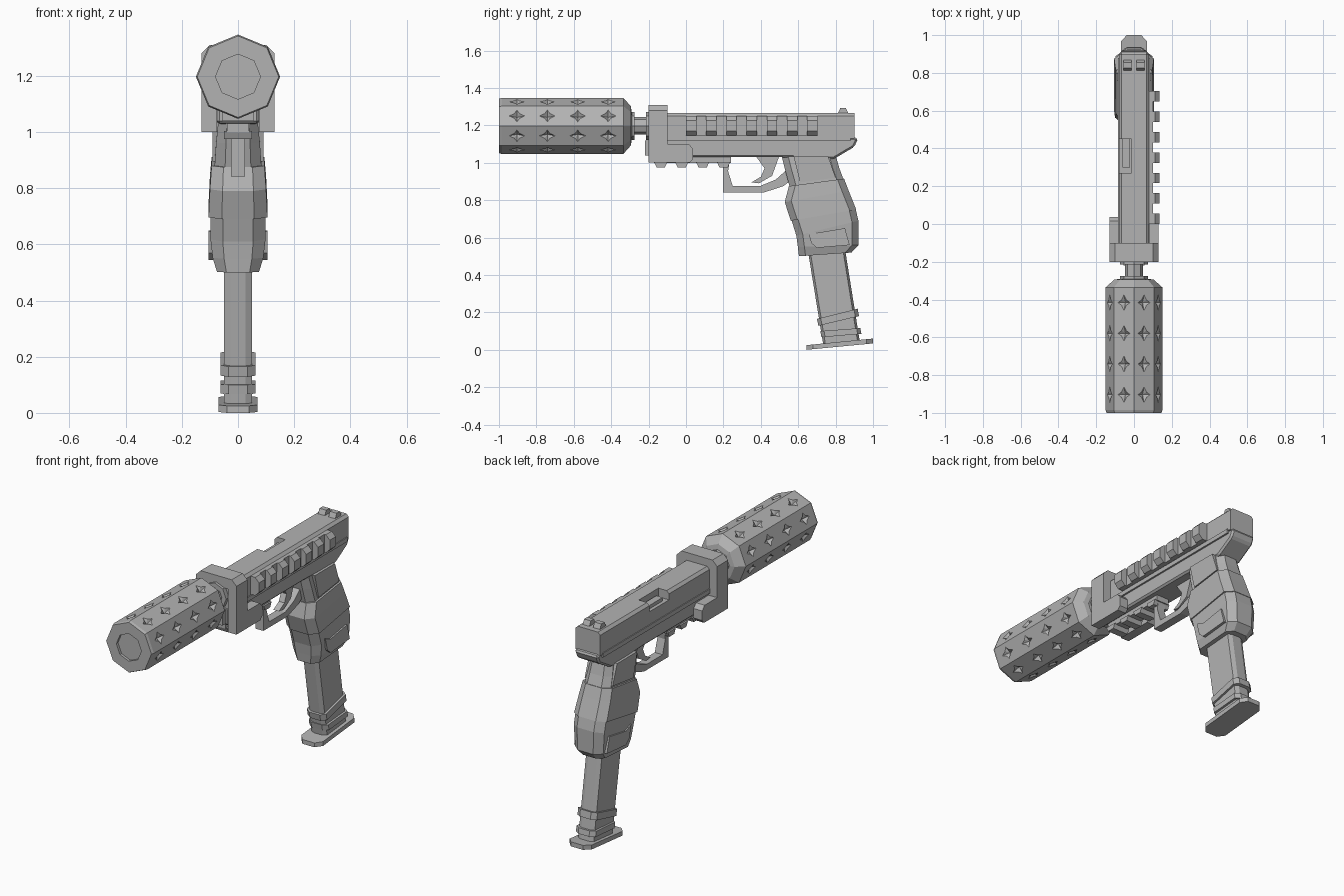
import bpy, bmesh
from math import sin, cos, pi
from mathutils import Vector

cube = bpy.data.objects.get("Cube")
if cube:
    bpy.data.objects.remove(cube)

grey = bpy.data.materials.new("matte grey")
grey.use_nodes = True
grey.diffuse_color = (0.45, 0.45, 0.45, 1)
grey.node_tree.nodes["Principled BSDF"].inputs["Base Color"].default_value = (0.45, 0.45, 0.45, 1)

AXIS_Z = 1.197  # height of the barrel line


def finish(name, bm):
    bmesh.ops.remove_doubles(bm, verts=bm.verts, dist=0.0002)
    bmesh.ops.recalc_face_normals(bm, faces=bm.faces)
    mesh = bpy.data.meshes.new(name)
    bm.to_mesh(mesh)
    bm.free()
    mesh.materials.append(grey)
    obj = bpy.data.objects.new(name, mesh)
    bpy.context.collection.objects.link(obj)
    return obj


def skin(name, rings):
    """Join equal rings of points and cap both ends."""
    bm = bmesh.new()
    loops = [[bm.verts.new(p) for p in ring] for ring in rings]
    n = len(loops[0])
    for a, b in zip(loops, loops[1:]):
        for i in range(n):
            j = (i + 1) % n
            bm.faces.new((a[i], a[j], b[j], b[i]))
    bm.faces.new(loops[0])
    bm.faces.new(loops[-1])
    return finish(name, bm)


def side_prism(name, profile, x0, x1, bevel=0):
    """Extrude a (y, z) outline across x."""
    obj = skin(name, [[(x, y, z) for y, z in profile] for x in (x0, x1)])
    if bevel:
        mod = obj.modifiers.new("chamfer", "BEVEL")
        mod.width, mod.segments = bevel, 1
    return obj


def long_prism(name, profile, y0, y1):
    """Extrude an (x, z) outline along y."""
    return skin(name, [[(x, y, z) for x, z in profile] for y in (y0, y1)])


def box(name, x0, x1, y0, y1, z0, z1, bevel=0):
    return side_prism(name, [(y0, z0), (y1, z0), (y1, z1), (y0, z1)], x0, x1, bevel)


def lathe(name, profile):
    """Eight-sided solid around the barrel line from (radius, y) pairs."""
    return skin(name, [[(r * cos(k * pi / 4), y, AXIS_Z + r * sin(k * pi / 4))
                        for k in range(8)] for r, y in profile])


def loft(name, sections, chamfer=0.035):
    """Chamfered sections: front (y, z), back (y, z), half width."""
    rings = []
    for front, back, w in sections:
        f, b = Vector((0, *front)), Vector((0, *back))
        d = (b - f).normalized() * chamfer
        side = Vector((w, 0, 0))
        inner = side * 0.55
        rings.append([f - inner, f + d - side, b - d - side, b - inner,
                      b + inner, b - d + side, f + d + side, f + inner])
    return skin(name, rings)


# Silencer: facets with star-shaped dents
bm = bmesh.new()
start, cell, R = -0.985, 0.1625, 0.15
for k in range(8):
    a, b = [Vector((R * cos(t), 0, AXIS_Z + R * sin(t))) for t in (k * pi / 4, (k + 1) * pi / 4)]
    mid = (a + b) / 2
    out = (mid - Vector((0, 0, AXIS_Z))).normalized()
    across = (b - a).normalized()
    along = Vector((0, 1, 0))
    for row in range(4):
        y0 = start + row * cell
        c = mid + along * (y0 + cell / 2)
        corners = [a + along * y0, b + along * y0, b + along * (y0 + cell), a + along * (y0 + cell)]
        tips = [c - along * 0.042, c + across * 0.034, c + along * 0.042, c - across * 0.034]
        notches = [c + across * s * 0.014 + along * t * 0.014
                   for s, t in ((-1, -1), (1, -1), (1, 1), (-1, 1))]
        corners, tips, notches = [[bm.verts.new(p) for p in g] for g in (corners, tips, notches)]
        pit = bm.verts.new(c - out * 0.02)
        for i in range(4):
            j = (i + 1) % 4
            bm.faces.new((corners[i], corners[j], tips[i]))
            bm.faces.new((corners[i], tips[i], notches[i], tips[i - 1]))
            bm.faces.new((notches[i], tips[i], pit))
            bm.faces.new((tips[i], notches[j], pit))
finish("silencer_body", bm)
lathe("silencer_muzzle", [(R, start), (0.145, -1), (0.08, -1), (0.08, -0.98),
                          (0.043, -0.98), (0.043, -0.9)])
lathe("silencer_rear", [(R, start + 4 * cell), (0.105, -0.295), (0.075, -0.29), (0.075, -0.275),
                        (0.047, -0.275), (0.047, -0.215), (0.075, -0.215), (0.075, -0.18)])

# Slide with cut port
slide = long_prism("slide", [(-0.08, 1.13), (0.08, 1.13), (0.08, 1.25), (0.065, 1.265),
                             (-0.065, 1.265), (-0.08, 1.25)], -0.19, 0.9)
cutter = box("port_cutter", -0.1, -0.012, 0.27, 0.45, 1.215, 1.3)
cutter.hide_render = cutter.hide_viewport = True
cut = slide.modifiers.new("port", "BOOLEAN")
cut.object, cut.solver = cutter, "EXACT"
box("port_block", -0.06, -0.02, 0.30, 0.45, 1.2, 1.235)
for s, label in ((-1, "right"), (1, "left")):
    side_prism("rear_sight_" + label, [(0.81, 1.26), (0.87, 1.26), (0.855, 1.292), (0.825, 1.292)],
               s * 0.012, s * 0.055)

# Frame
side_prism("frame", [(-0.19, 1.03), (0.5, 1.03), (0.79, 1.02), (0.90, 1.085), (0.92, 1.13),
                     (0.90, 1.135), (-0.19, 1.135)], -0.075, 0.075, 0.01)
box("frame_ledge", -0.085, 0.085, -0.1, 0.88, 1.115, 1.14)
box("frame_nose", -0.055, 0.055, -0.22, -0.17, 1.04, 1.12)

# Side rail
box("side_rail_base", 0.07, 0.1, 0.0, 0.7, 1.145, 1.25)
for i in range(7):
    y = 0.025 + i * 0.108
    side = [(0.07, 1.145), (0.11, 1.145), (0.135, 1.17), (0.135, 1.225), (0.11, 1.25), (0.07, 1.25)]
    long_prism(f"side_rail_tooth_{i + 1}", side, y - 0.025, y + 0.03)

# Under rail
box("under_rail_base", -0.04, 0.04, -0.17, 0.24, 0.998, 1.035)
for i in range(4):
    y = -0.135 + i * 0.112
    side_prism(f"under_rail_tooth_{i + 1}", [(y - 0.035, 1.003), (y - 0.022, 0.975),
               (y + 0.022, 0.975), (y + 0.035, 1.003)], -0.05, 0.05)

# Front clamp
long_prism("clamp_collar", [(-0.13, 1.0), (-0.13, 1.28), (-0.1, 1.31), (0.1, 1.31), (0.13, 1.28),
                            (0.13, 1.0), (0.075, 1.0), (0.075, 1.25), (-0.075, 1.25),
                            (-0.075, 1.0)], -0.2, -0.1)
foot = [(-0.11, 1.0), (0.02, 1.0), (0.037, 1.02), (0.037, 1.075), (0.015, 1.1), (-0.11, 1.1)]
for s, label in ((-1, "right"), (1, "left")):
    side_prism("clamp_foot_" + label, foot, s * 0.075, s * 0.13)

# Trigger and guard
outer = [(0.197, 1.02), (0.197, 0.842), (0.42, 0.842), (0.52, 0.875), (0.58, 0.92)]
inner = [(0.56, 0.975), (0.53, 0.955), (0.48, 0.91), (0.395, 0.875), (0.25, 0.875),
         (0.225, 0.955), (0.235, 1.02)]
side_prism("trigger_guard", outer + inner, -0.025, 0.025)
side_prism("trigger", [(0.37, 1.04), (0.42, 0.97), (0.40, 0.925), (0.35, 0.895), (0.39, 0.89),
                       (0.46, 0.93), (0.5, 1.04)], -0.018, 0.018)

# Grip
loft("grip_neck", [((0.51, 1.04), (0.80, 1.04), 0.07), ((0.53, 0.96), (0.82, 0.97), 0.078),
                   ((0.56, 0.85), (0.85, 0.89), 0.085)])
loft("grip_sleeve_upper", [((0.55, 0.875), (0.845, 0.915), 0.094), ((0.528, 0.79), (0.87, 0.85), 0.1),
                           ((0.56, 0.69), (0.91, 0.75), 0.105)])
loft("grip_sleeve_lower", [((0.562, 0.70), (0.905, 0.76), 0.098), ((0.59, 0.61), (0.922, 0.69), 0.098),
                           ((0.598, 0.55), (0.922, 0.56), 0.09), ((0.604, 0.5), (0.885, 0.52), 0.075)])
for s, label in ((-1, "right"), (1, "left")):
    side_prism("neck_panel_" + label, [(0.575, 1.035), (0.76, 1.035), (0.80, 0.92), (0.61, 0.895)],
               s * 0.06, s * 0.09)
    side_prism("grip_pad_" + label, [(0.65, 0.645), (0.70, 0.625), (0.85, 0.65), (0.875, 0.56),
                                     (0.70, 0.545), (0.67, 0.57)], s * 0.06, s * 0.105)

# Magazine
loft("magazine", [((0.65, 0.54), (0.85, 0.54), 0.05), ((0.735, 0.02), (0.93, 0.04), 0.05)], 0.012)
loft("magazine_band_upper", [((0.70, 0.165), (0.918, 0.22), 0.062),
                             ((0.708, 0.128), (0.925, 0.18), 0.062)], 0.02)
loft("magazine_band_lower", [((0.718, 0.1), (0.932, 0.116), 0.063),
                             ((0.724, 0.067), (0.938, 0.085), 0.063)], 0.02)
loft("magazine_base", [((0.645, 0.025), (1.0, 0.06), 0.07), ((0.645, 0.0), (1.0, 0.034), 0.07)])
